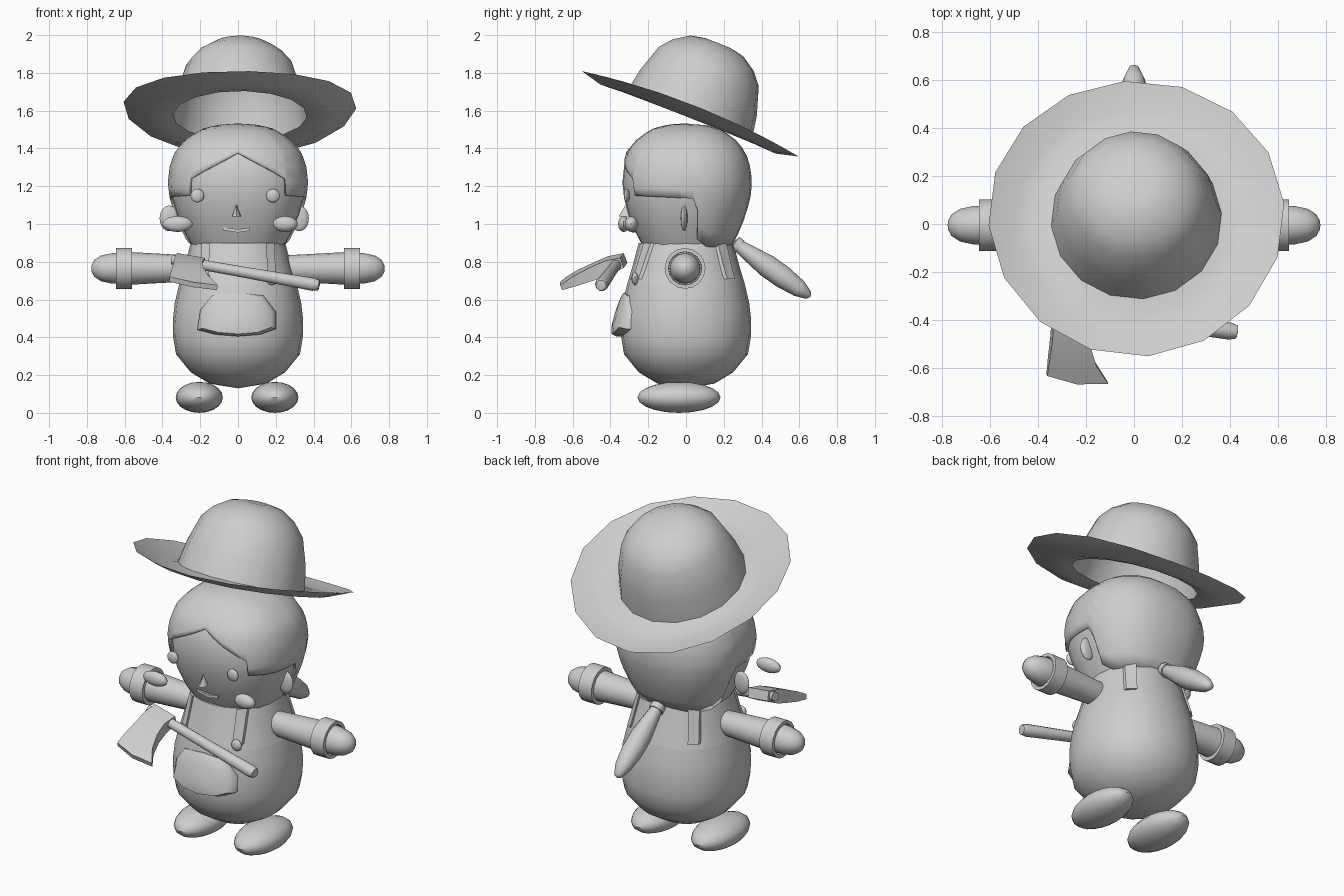
import bpy, bmesh, math
from mathutils import Vector, Matrix

if "Cube" in bpy.data.objects:
    bpy.data.objects.remove(bpy.data.objects["Cube"])

grey = bpy.data.materials.new("light_grey")
grey.diffuse_color = (0.62, 0.62, 0.62, 1)
grey.use_nodes = True
grey.node_tree.nodes["Principled BSDF"].inputs["Base Color"].default_value = grey.diffuse_color


def add(name, verts, faces, angle=40, matrix=None):
    me = bpy.data.meshes.new(name)
    me.from_pydata([tuple(v) for v in verts], [], faces)
    bm = bmesh.new()
    bm.from_mesh(me)
    bmesh.ops.remove_doubles(bm, verts=bm.verts, dist=1e-5)
    bmesh.ops.recalc_face_normals(bm, faces=bm.faces)
    bm.to_mesh(me)
    bm.free()
    if matrix:
        me.transform(matrix)
    me.materials.append(grey)
    me.polygons.foreach_set("use_smooth", [True] * len(me.polygons))
    me.set_sharp_from_angle(angle=math.radians(angle))
    ob = bpy.data.objects.new(name, me)
    bpy.context.collection.objects.link(ob)
    return ob


def square(a, p):
    """Radius factor that turns a circle into a slightly boxy superellipse."""
    return (abs(math.cos(a)) ** p + abs(math.sin(a)) ** p) ** (-1 / p)


def lathe(name, profile, n=16, sx=1, sy=1, matrix=None, angle=40, lift=None, turn=0, p=2):
    """Spin (radius, height) points round z; lift(r, a) bends the rings."""
    verts, faces = [], []
    for r, z in profile:
        for i in range(n):
            a = math.tau * i / n + turn
            dz = lift(r, a) if lift else 0
            q = r * square(a, p)
            verts.append((q * math.cos(a) * sx, q * math.sin(a) * sy, z + dz))
    for k in range(len(profile) - 1):
        for i in range(n):
            j = (i + 1) % n
            faces.append((k*n + i, k*n + j, k*n + n + j, k*n + n + i))
    return add(name, verts, faces, angle, matrix)


def ball(name, loc, size, n=20):
    prof = [(math.sin(math.pi * k / 10), -math.cos(math.pi * k / 10)) for k in range(11)]
    return lathe(name, prof, n, matrix=Matrix.Translation(loc) @ Matrix.Diagonal((*size, 1)))


def along(start, end):
    """Matrix taking z to the direction start -> end."""
    d = Vector(end) - Vector(start)
    return Matrix.Translation(start) @ d.to_track_quat('Z', 'Y').to_matrix().to_4x4()


def radius(profile, z):
    for (r0, z0), (r1, z1) in zip(profile, profile[1:]):
        if z0 <= z <= z1:
            return math.sqrt(r0 * r0 + (r1 * r1 - r0 * r0) * (z - z0) / (z1 - z0))
    return profile[-1][0]


# Body: overalls below, shirt above
PB, PH = 2.2, 2.45
BODY = [(0, .13), (.15, .155), (.25, .215), (.328, .31), (.343, .4), (.345, .49),
        (.335, .58), (.312, .68), (.285, .77), (.25, .9)]
lathe("overalls", BODY[:8], 20, p=PB)
lathe("shirt", BODY[7:] + [(0, .9)], 20, p=PB)


def depth(x, z):
    """Distance of the body surface from the x axis plane."""
    return (radius(BODY, z) ** PB - abs(x) ** PB) ** (1 / PB)


# Belly pocket, bulging from the body
outline = [(-.215, .44), (-.2, .545), (-.14, .62), (0, .637), (.135, .62),
           (.2, .535), (.2, .445), (.12, .415), (0, .405), (-.12, .415)]
pv, pf, n = [], [], len(outline)
for scale, bulge in ((1, -.4), (1, .5), (.88, 1), (.5, 1.05), (0, 1.05)):
    for x, z in outline:
        x, z = x * scale, .51 + (z - .51) * scale
        off = .012 + .2 * (.637 - z)
        pv.append((x, -depth(x, z) - min(off, .05) * bulge, z))
for k in range(4):
    for i in range(n):
        j = (i + 1) % n
        pf.append((k*n + i, k*n + j, k*n + n + j, k*n + n + i))
add("pocket", pv, pf)

# Shoulder straps with buttons
for side, tag in ((1, "right"), (-1, "left")):
    for front, x0, x1 in ((-1, .17, .18), (1, .185, .215)):
        verts, faces = [], []
        for k in range(6):
            t = k / 5
            z = .9 - .19 * t
            xc = x0 + (x1 - x0) * t
            for dx, off in ((-.022, -.01), (-.022, .014), (.022, .014), (.022, -.01)):
                verts.append((side * (xc + dx), front * (depth(xc + dx, z) + off), z))
        for k in range(5):
            for i in range(4):
                j = (i + 1) % 4
                faces.append((4*k + i, 4*k + j, 4*k + 4 + j, 4*k + 4 + i))
        faces += [(0, 1, 2, 3), (20, 21, 22, 23)]
        add(tag + (" front strap" if front < 0 else " back strap"), verts, faces)
    ball(tag + " strap button", (side * .18, -.27, .71), (.033, .018, .033), 12)

    # Arm, hollow cuff and mitten hand
    m = along((side * .2, -.005, .765), (side, -.005, .765))
    lathe(tag + " arm", [(0, 0), (.066, 0), (.088, .4), (0, .4)], 16, matrix=m)
    lathe(tag + " cuff", [(.085, .36), (.108, .36), (.108, .447), (.088, .447), (.085, .36)], 16, matrix=m)
    lathe(tag + " hand", [(0, .36), (.075, .36), (.082, .42), (.08, .47), (.068, .525), (.045, .56),
                          (.02, .574), (0, .577)], 16, matrix=m, angle=60)
    # Foot and ear
    ball(tag + " foot", (side * .2 - .005, -.037, .082), (.125, .22, .082))
    ball(tag + " ear", (side * .345 - .02, -.01, 1.03), (.05, .018, .068), 12)

# Head, a little inside the hair
HEAD = [(.25, .87), (.295, .95), (.338, 1.05), (.363, 1.14), (.372, 1.22), (.363, 1.3),
        (.336, 1.38), (.28, 1.445), (.185, 1.505), (.1, 1.525), (0, 1.532)]
skin = [(0, .87)] + [(max(r - .014, 0), z if z < 1.4 else z - .015) for r, z in HEAD]
lathe("head", skin, 24, 1, .94, p=PH)

# Hair: each column runs from the crown down to the hairline at that angle
line = [(0, 1.38), (40, 1.24), (42, 1.15), (96, 1.135), (101, 1.07), (103, .92), (115, .88), (180, .87)]
half = [0, 10, 20, 30, 40, 42, 55, 68, 83, 96, 101, 103, 115, 130, 147, 163, 180]
cols = half + [360 - a for a in reversed(half[1:-1])]
hv, hf, rows, nc = [], [], 14, len(cols)
for a in cols:
    d = min(a, 360 - a)
    for (a0, z0), (a1, z1) in zip(line, line[1:]):
        if a0 <= d <= a1:
            low = z0 + (z1 - z0) * (d - a0) / (a1 - a0)
    t = math.radians(a)
    for k in range(rows + 1):
        z = 1.532 - (1.532 - low) * (k / rows) ** 1.6
        r = radius(HEAD, z) * square(t, PH)
        hv.append((r * math.sin(t), -r * .94 * math.cos(t), z))
for c in range(nc):
    for k in range(rows):
        p, q = c * (rows + 1) + k, ((c + 1) % nc) * (rows + 1) + k
        hf.append((p, q, q + 1, p + 1))
hair = add("hair", hv, hf, 60)
mod = hair.modifiers.new("thickness", 'SOLIDIFY')
mod.thickness = .016
mod.offset = -1

# Ponytail and its tie
m = along((0, .25, .905), (0, .66, .615))
lathe("ponytail", [(0, 0), (.03, .01), (.045, .11), (.06, .22), (.06, .32), (.046, .43),
                   (.022, .49), (0, .502)], 12, matrix=m)
lathe("ponytail tie", [(.025, .01), (.042, .01), (.042, .045), (.025, .045), (.025, .01)], 10, matrix=m)

# Face
ball("right eye", (.185, -.313, 1.15), (.036, .015, .036), 14)
ball("left eye", (-.215, -.313, 1.15), (.036, .015, .036), 14)
ball("right cheek", (.25, -.29, 1.0), (.066, .035, .042), 14)
ball("left cheek", (-.32, -.33, 1.0), (.08, .03, .042), 14)
lathe("nose", [(0, 0), (.024, 0), (0, .065)], 8, sy=1.6,
      matrix=Matrix.Translation((-.008, -.318, 1.04)))
mv = [(x, y, z + abs(x) * .15) for x in (-.08, 0, .062) for y in (-.24, -.287 + abs(x) * .1)
      for z in (.955, .972)]
add("mouth", mv, [(0, 1, 3, 2), (8, 9, 11, 10)] +
    [(k + p, k + q, k + 4 + q, k + 4 + p) for k in (0, 4) for p, q in ((0, 1), (1, 3), (3, 2), (2, 0))])

# Hat: one thin hollow shell, tilted back, brim dished with its sides curled up
hat = Matrix.Translation((.01, .022, 1.583)) @ Matrix.Rotation(math.radians(-21.5), 4, 'X')


def curl(r, a):
    return .048 * math.cos(a) ** 2 * max(0, (r - .4) / .21)


lathe("hat", [(.618, 0), (.5, -.03), (.42, -.025), (.356, -.01), (.333, .12), (.285, .27), (.23, .335),
              (.15, .387), (.07, .403), (0, .403)], 16, matrix=hat, lift=curl, turn=.08)

# Axe: round handle and flared blade
A, B = Vector((-.35, -.35, .812)), Vector((.428, -.45, .675))
L = (B - A).length
lathe("axe handle", [(0, 0), (.027, 0), (.03, .4), (.036, L - .03), (.028, L), (0, L + .005)], 10, matrix=along(A, B))
e1 = (B - A).normalized()
e2 = Vector((0, -.935, -.355))
e2 = (e2 - e1 * e2.dot(e1)).normalized()
e3 = e1.cross(e2)
bv, bf = [], []
for v, s0, s1, t in ((-.035, .02, .17, .028), (.05, .02, .17, .04), (.13, .03, .19, .036),
                     (.22, .035, .235, .028), (.295, .04, .3, .014)):
    for s, h in ((s0, t), ((s0 + s1) / 2, t), (s1, t), (s1, -t), ((s0 + s1) / 2, -t), (s0, -t)):
        mid = .02 if v > .25 and s not in (s0, s1) else 0
        bv.append(A + e1 * s + e2 * (v + mid) + e3 * h)
for k in range(4):
    for i in range(6):
        j = (i + 1) % 6
        bf.append((6*k + i, 6*k + j, 6*k + 6 + j, 6*k + 6 + i))
bf += [(0, 1, 2, 3, 4, 5), (24, 25, 26, 27, 28, 29)]
add("axe blade", bv, bf, 35)
